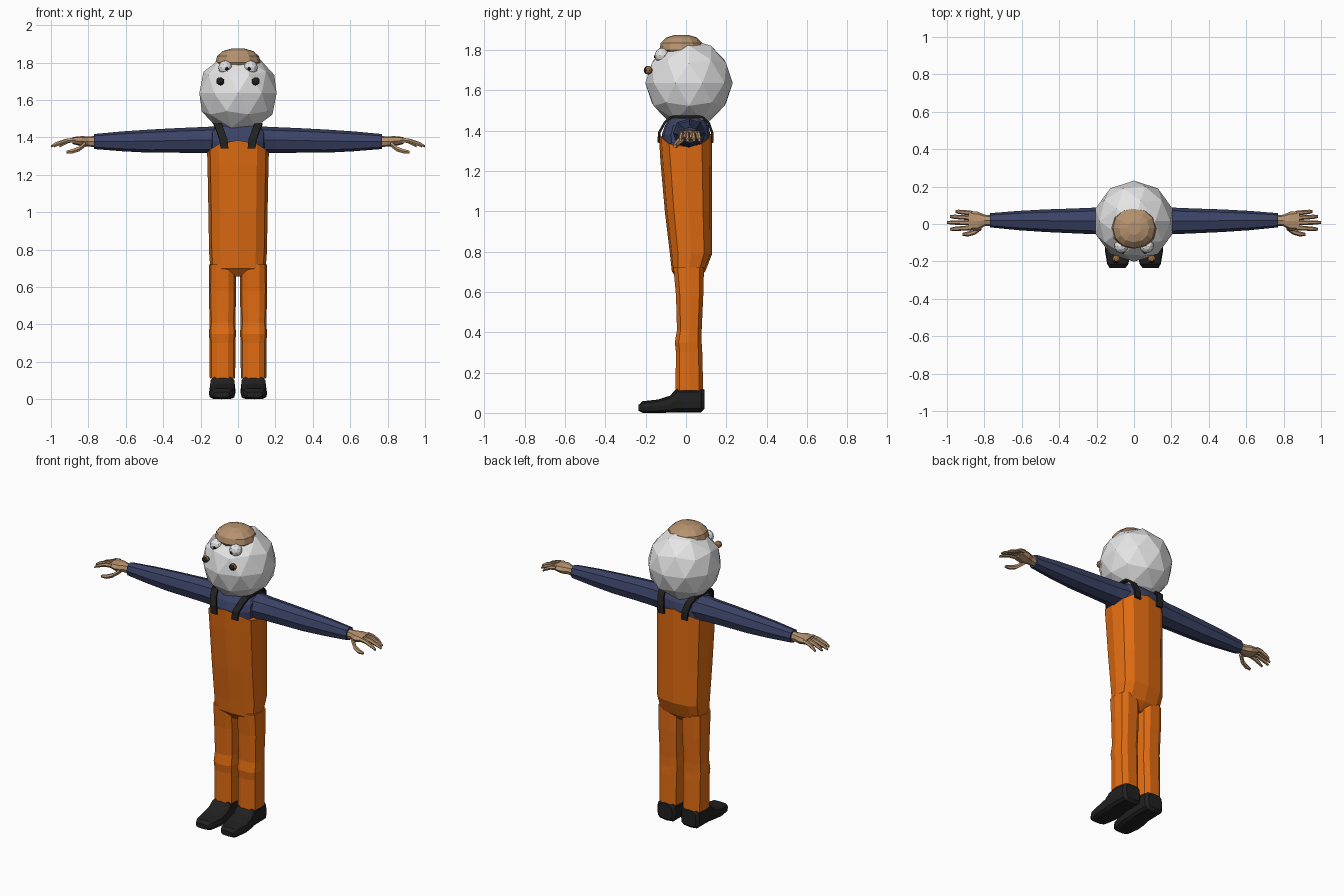
import bpy, bmesh, math
from mathutils import Vector

if "Cube" in bpy.data.objects:
    bpy.data.objects.remove(bpy.data.objects["Cube"])


def material(name, rgb):
    m = bpy.data.materials.new(name)
    m.diffuse_color = (*rgb, 1)
    m.use_nodes = True
    m.node_tree.nodes["Principled BSDF"].inputs["Base Color"].default_value = m.diffuse_color
    return m


ORANGE = material("orange cloth", (0.75, 0.15, 0.006))
NAVY = material("navy cloth", (0.045, 0.057, 0.135))
SKIN = material("tan skin", (0.47, 0.29, 0.16))
BLACK = material("black leather", (0.015, 0.015, 0.015))
WHITE = material("white", (0.78, 0.78, 0.78))
BROWN = material("brown", (0.33, 0.15, 0.05))


def finish(name, bm, mat, mirror=False):
    bmesh.ops.recalc_face_normals(bm, faces=bm.faces)
    me = bpy.data.meshes.new(name)
    bm.to_mesh(me)
    bm.free()
    me.materials.append(mat)
    ob = bpy.data.objects.new(name, me)
    bpy.context.collection.objects.link(ob)
    if mirror:
        ob.modifiers.new("mirror", 'MIRROR').use_mirror_merge = False
    return ob


def loft(name, rings, mat, mirror=False):
    """Skin a list of equal-length point rings and cap both ends."""
    bm = bmesh.new()
    rows = [[bm.verts.new(p) for p in r] for r in rings]
    n = len(rows[0])
    for a, b in zip(rows, rows[1:]):
        for i in range(n):
            j = (i + 1) % n
            bm.faces.new((a[i], a[j], b[j], b[i]))
    bm.faces.new(rows[0])
    bm.faces.new(rows[-1])
    return finish(name, bm, mat, mirror)


def oval(n, ru, rv, e=1.0):
    """Rounded-box outline; smaller e is squarer."""
    out = []
    for i in range(n):
        a = 2 * math.pi * i / n
        c, s = math.cos(a), math.sin(a)
        out.append((ru * math.copysign(abs(c) ** e, c), rv * math.copysign(abs(s) ** e, s)))
    return out


def level(z, cx, rx, y0, y1, n=12, e=0.7):
    """Horizontal ring at height z."""
    return [Vector((cx + u, (y0 + y1) / 2 + v, z)) for u, v in oval(n, rx, (y1 - y0) / 2, e)]


def upright(x, y0, y1, z0, z1, n=8, e=0.85):
    """Ring facing along x, for limbs."""
    return [Vector((x, (y0 + y1) / 2 + u, (z0 + z1) / 2 + v))
            for u, v in oval(n, (y1 - y0) / 2, (z1 - z0) / 2, e)]


def ball(name, pos, r, mat, sub=2, mirror=False):
    bm = bmesh.new()
    bmesh.ops.create_icosphere(bm, subdivisions=sub, radius=r)
    bmesh.ops.translate(bm, verts=bm.verts, vec=pos)
    return finish(name, bm, mat, mirror)


# Overalls body, with the top edge dipping under the arms
body = [level(z, 0, rx, y0, y1) for z, rx, y0, y1 in (
    (0.655, 0.05, -0.03, 0.05), (0.70, 0.148, -0.07, 0.095), (0.79, 0.155, -0.08, 0.13),
    (1.0, 0.158, -0.105, 0.13), (1.25, 0.163, -0.127, 0.13), (1.385, 0.165, -0.135, 0.13))]
for p in body[-1]:
    p.z -= 0.065 * (abs(p.x) / 0.165) ** 2.5
loft("overalls_body", body, ORANGE)

# Trouser legs with a knee bulge
loft("trouser_leg", [level(z, 0.083, rx, y0, y1, 10) for z, rx, y0, y1 in (
    (0.11, 0.068, -0.055, 0.088), (0.30, 0.069, -0.052, 0.083), (0.35, 0.072, -0.058, 0.08),
    (0.41, 0.069, -0.047, 0.08), (0.58, 0.073, -0.052, 0.088), (0.72, 0.072, -0.065, 0.092))],
    ORANGE, True)

# Shoes, swept from heel to toe
shoe = []
for y, z0, z1, cx, rx in ((0.092, 0.02, 0.115, 0.083, 0.05), (0.075, 0.003, 0.122, 0.083, 0.066),
                          (-0.045, 0.003, 0.122, 0.083, 0.068), (-0.08, 0.001, 0.085, 0.084, 0.07),
                          (-0.14, 0.0, 0.066, 0.085, 0.071), (-0.215, 0.0, 0.058, 0.087, 0.056),
                          (-0.235, 0.01, 0.04, 0.088, 0.042)):
    shoe.append([Vector((cx + u, y, (z0 + z1) / 2 + v)) for u, v in oval(12, rx, (z1 - z0) / 2, 0.55)])
loft("shoe", shoe, BLACK, True)

# Shirt shoulders and sleeves
loft("shirt", [level(*r) for r in (
    (1.25, 0, 0.148, -0.11, 0.115), (1.38, 0, 0.152, -0.12, 0.12),
    (1.425, 0, 0.15, -0.105, 0.112), (1.46, 0, 0.12, -0.08, 0.09))], NAVY)
loft("sleeve", [upright(*r) for r in (
    (0.09, -0.07, 0.1, 1.315, 1.46), (0.20, -0.055, 0.088, 1.317, 1.455),
    (0.32, -0.05, 0.083, 1.318, 1.45), (0.47, -0.043, 0.078, 1.318, 1.442),
    (0.62, -0.033, 0.07, 1.326, 1.432), (0.77, -0.018, 0.058, 1.338, 1.418))], NAVY, True)

# Shoulder straps, as thin ribbons running front to back
bm = bmesh.new()
rows = [(bm.verts.new((x - 0.021, y, z)), bm.verts.new((x + 0.021, y, z))) for x, y, z in (
    (0.072, -0.136, 1.34), (0.078, -0.133, 1.39), (0.097, -0.105, 1.44), (0.108, -0.075, 1.468),
    (0.11, 0.0, 1.47), (0.108, 0.08, 1.468), (0.097, 0.112, 1.44), (0.085, 0.13, 1.39),
    (0.08, 0.131, 1.34))]
for a, b in zip(rows, rows[1:]):
    bm.faces.new((a[0], a[1], b[1], b[0]))
strap = finish("strap", bm, BLACK, True)
solid = strap.modifiers.new("thickness", 'SOLIDIFY')
solid.thickness = 0.012
solid.offset = 0

# Hands: wrist and palm, four curved fingers and a thumb
loft("palm", [upright(*r) for r in (
    (0.755, -0.008, 0.046, 1.345, 1.408), (0.80, -0.012, 0.05, 1.352, 1.405),
    (0.835, -0.035, 0.066, 1.352, 1.407), (0.885, -0.032, 0.07, 1.365, 1.402))], SKIN, True)


def digit(name, points, r):
    loft(name, [upright(x, y - k * r, y + k * r, z - k * r, z + k * r, 6, 1)
                for (x, y, z), k in zip(points, (1.1, 1.0, 0.9, 0.55))], SKIN, True)


for name, y0, y1, tip in (("little_finger", 0.058, 0.067, 0.955), ("ring_finger", 0.033, 0.04, 0.985),
                          ("middle_finger", 0.007, 0.008, 1.0), ("index_finger", -0.02, -0.028, 0.985)):
    digit(name, [(0.87 + (tip - 0.87) * t, y0 + (y1 - y0) * t, 1.387 - 0.035 * t * t)
                 for t in (0, 0.4, 0.8, 1)], 0.0125)
digit("thumb", [(0.815, -0.015, 1.365), (0.85, -0.042, 1.338),
                (0.885, -0.053, 1.326), (0.918, -0.056, 1.322)], 0.015)

# Faceted round head
ball("head", (0, 0.015, 1.637), 0.217, WHITE)

# Tan cap on the crown, its rim lifted above the eyes
cap = [level(z, 0, rx, -0.022 - ry, -0.022 + ry, 12, 0.9) for z, rx, ry in (
    (1.775, 0.112, 0.1), (1.80, 0.12, 0.11), (1.835, 0.112, 0.103),
    (1.862, 0.08, 0.075), (1.875, 0.035, 0.035))]
for p in cap[0]:
    if p.y < -0.06 and abs(p.x) > 0.02:
        p.z += 0.018
loft("cap", cap, SKIN)

# Eyes and pupils
ball("eye", (0.068, -0.118, 1.773), 0.038, WHITE, 2, True)
ball("pupil", (0.06, -0.149, 1.767), 0.011, BLACK, 1, True)

# Cheek beads, black in front and brown behind
bead = ball("cheek_bead", (0.095, -0.188, 1.70), 0.022, BLACK, 2, True)
bead.data.materials.append(BROWN)
for f in bead.data.polygons:
    f.material_index = int(f.normal.y > -0.35)
